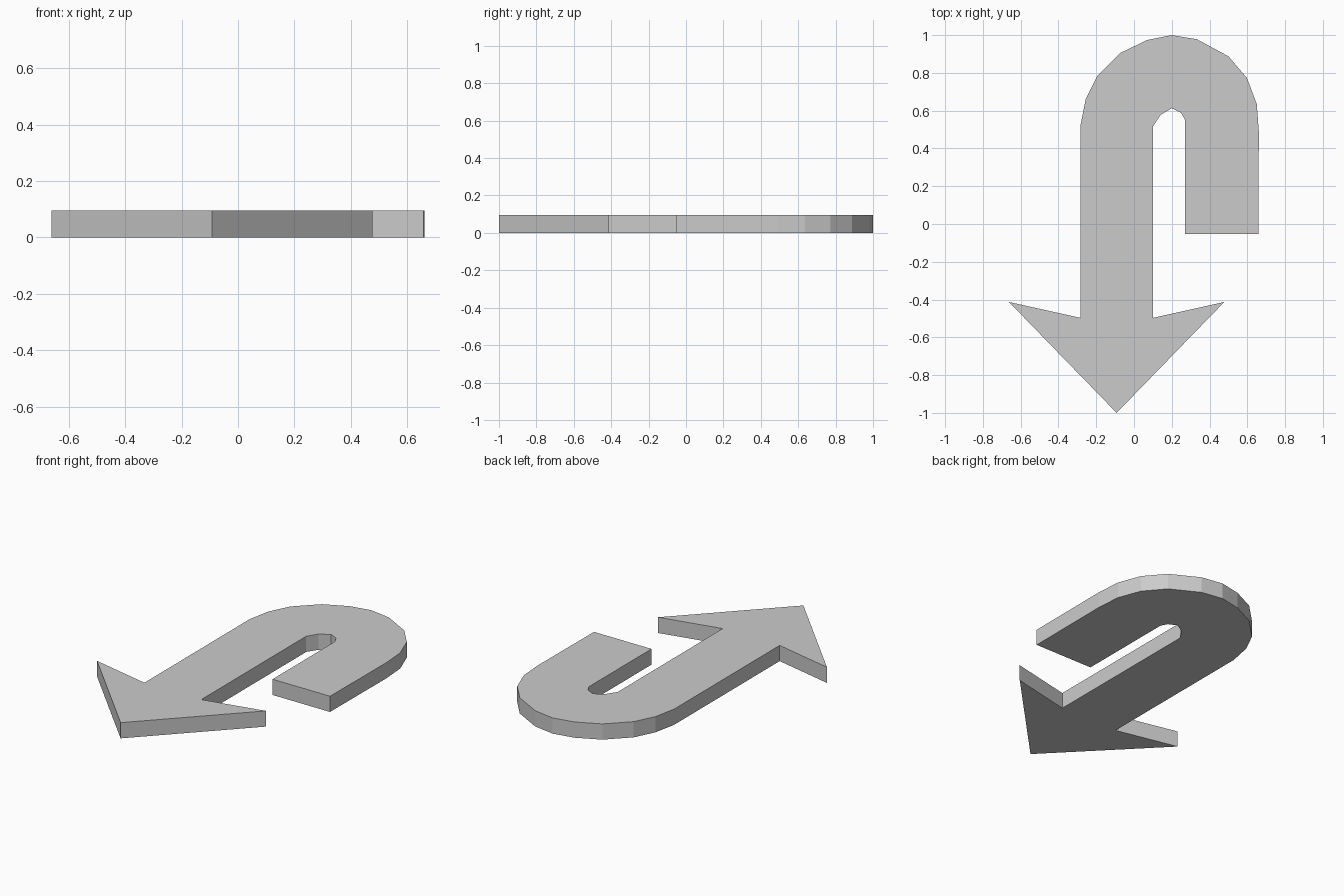
import bpy, bmesh

if "Cube" in bpy.data.objects:
    bpy.data.objects.remove(bpy.data.objects["Cube"])

HEIGHT = 0.096

# Arrow head: tip and right barb
head_right = [(-0.092, -1.0), (0.478, -0.413), (0.10, -0.497)]
# Inside of the bend, from the long shaft over to the short leg
inner_bend = [(0.10, 0.515), (0.14, 0.577), (0.20, 0.613), (0.25, 0.588), (0.27, 0.55)]
# Square end of the short leg
leg_end = [(0.27, -0.053), (0.658, -0.053)]
# Outside of the bend, back to the long shaft
outer_bend = [(0.661, 0.487), (0.65, 0.635), (0.598, 0.773), (0.50, 0.888),
              (0.333, 0.978), (0.20, 1.0), (0.07, 0.974), (-0.07, 0.907),
              (-0.195, 0.783), (-0.256, 0.66), (-0.284, 0.52)]
# Left barb
head_left = [(-0.284, -0.497), (-0.662, -0.413)]

outline = head_right + inner_bend + leg_end + outer_bend + head_left

# Flat outline extruded to a solid plate
bm = bmesh.new()
face = bm.faces.new([bm.verts.new((x, y, 0)) for x, y in outline])
result = bmesh.ops.extrude_face_region(bm, geom=[face], use_keep_orig=True)
top = [g for g in result["geom"] if isinstance(g, bmesh.types.BMVert)]
bmesh.ops.translate(bm, verts=top, vec=(0, 0, HEIGHT))
bmesh.ops.recalc_face_normals(bm, faces=bm.faces)

mesh = bpy.data.meshes.new("u_turn_arrow")
bm.to_mesh(mesh)
bm.free()
bpy.context.collection.objects.link(bpy.data.objects.new("u_turn_arrow", mesh))
